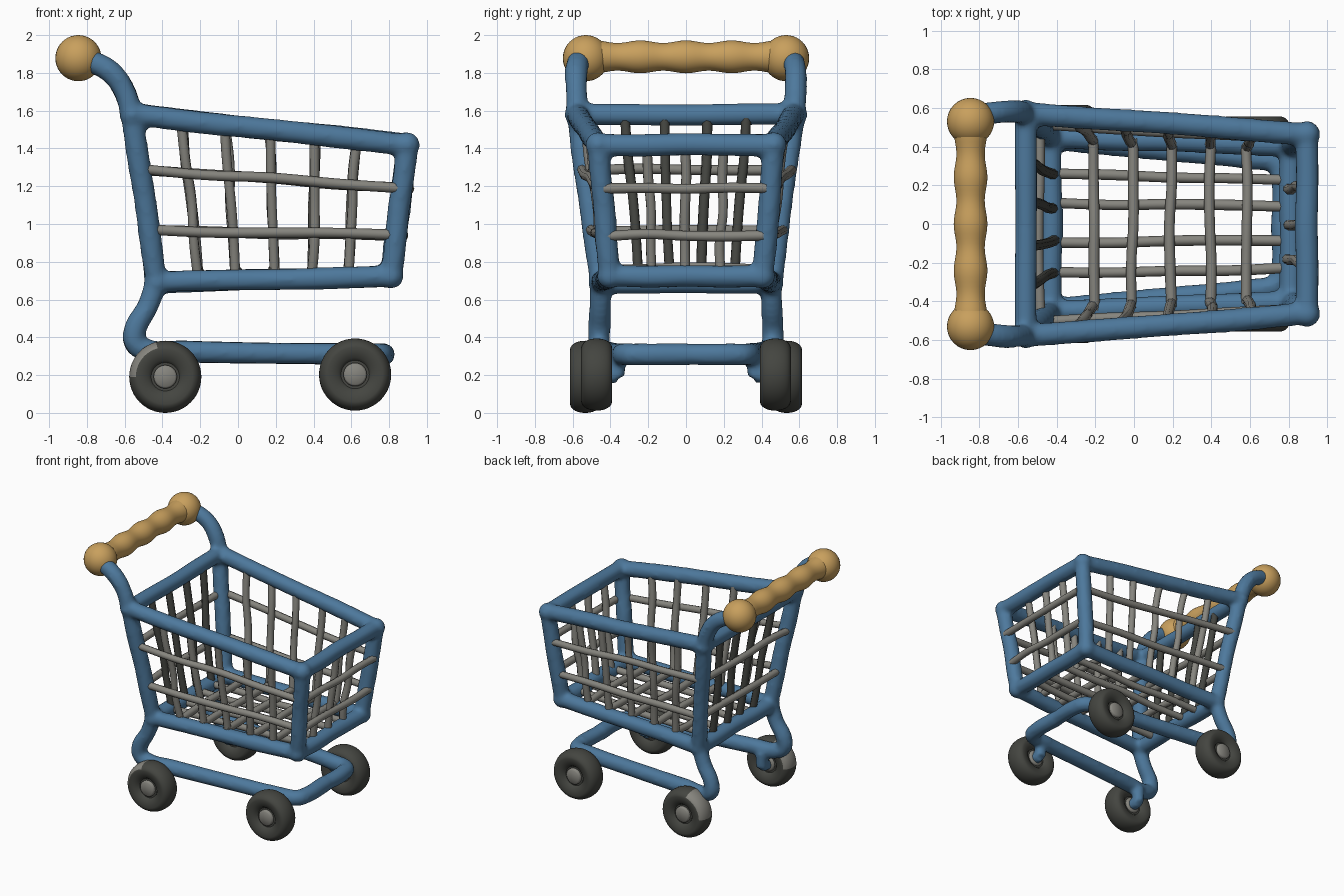
import bpy, bmesh, math, random
from mathutils import Vector, Matrix

random.seed(4)
if "Cube" in bpy.data.objects:
    bpy.data.objects.remove(bpy.data.objects["Cube"])


def material(name, rgb):
    m = bpy.data.materials.new(name)
    m.use_nodes = True
    m.diffuse_color = (*rgb, 1)
    bsdf = m.node_tree.nodes["Principled BSDF"]
    bsdf.inputs["Base Color"].default_value = (*rgb, 1)
    bsdf.inputs["Roughness"].default_value = 0.7
    return m


BLUE = material("frame blue", (0.075, 0.19, 0.335))
TAN = material("handle tan", (0.58, 0.35, 0.11))
GREY = material("wire grey", (0.24, 0.235, 0.21))
DARK = material("dark rubber", (0.058, 0.06, 0.052))


def select(objs):
    bpy.ops.object.select_all(action='DESELECT')
    for o in objs:
        o.select_set(True)
    bpy.context.view_layer.objects.active = objs[0]


def join(objs, name):
    select(objs)
    if len(objs) > 1:
        bpy.ops.object.join()
    o = bpy.context.object
    o.name = o.data.name = name
    bpy.ops.object.shade_smooth_by_angle(angle=math.radians(50))
    return o


def tube(name, points, radius, mat, sides=3):
    """Round tube through the points, turned into a mesh."""
    cu = bpy.data.curves.new(name, 'CURVE')
    cu.dimensions = '3D'
    cu.bevel_depth, cu.bevel_resolution = radius, sides
    cu.resolution_u, cu.use_fill_caps = 6, True
    sp = cu.splines.new('BEZIER')
    sp.bezier_points.add(len(points) - 1)
    for bp, p in zip(sp.bezier_points, points):
        bp.co = p
        bp.handle_left_type = bp.handle_right_type = 'AUTO'
        bp.radius = random.uniform(0.96, 1.04)
    cu.materials.append(mat)
    o = bpy.data.objects.new(name, cu)
    bpy.context.collection.objects.link(o)
    select([o])
    bpy.ops.object.convert(target='MESH')
    return bpy.context.object


def lathe(name, profile, centre, mats, steps=40):
    """Spin (radius, y) pairs about the Y axis."""
    bm = bmesh.new()
    vs = [bm.verts.new((r, y, 0)) for r, y in profile]
    es = [bm.edges.new(pair) for pair in zip(vs, vs[1:])]
    bmesh.ops.spin(bm, geom=vs + es, cent=(0, 0, 0), axis=(0, 1, 0),
                   angle=math.tau, steps=steps)
    bmesh.ops.remove_doubles(bm, verts=bm.verts, dist=1e-4)
    bmesh.ops.recalc_face_normals(bm, faces=bm.faces)
    me = bpy.data.meshes.new(name)
    bm.to_mesh(me)
    bm.free()
    for m in mats:
        me.materials.append(m)
    o = bpy.data.objects.new(name, me)
    o.location = centre
    bpy.context.collection.objects.link(o)
    return o


# Basket corners on the left-hand wall
LOW_BACK, LOW_FRONT = Vector((-0.43, 0.45, 0.69)), Vector((0.81, 0.405, 0.725))
TOP_BACK, TOP_FRONT = Vector((-0.56, 0.575, 1.58)), Vector((0.895, 0.465, 1.42))


def basket(u, t, v):
    """u: back to front, t: right to left, v: bottom to top."""
    p = LOW_BACK.lerp(LOW_FRONT, u).lerp(TOP_BACK.lerp(TOP_FRONT, u), v)
    return Vector((p.x, p.y * t, p.z))


def line(a, b, n=4, wobble=0.004):
    jitter = lambda: Vector([random.uniform(-wobble, wobble) for _ in range(3)])
    return [a.lerp(b, i / n) + jitter() for i in range(n + 1)]


# Blue frame: rims, posts, legs, handle arms and lower U-shaped chassis
R = 0.06
frame = []
for v in (0, 1):
    for u in (0, 1):
        frame.append(tube("cross_rail", line(basket(u, -1, v), basket(u, 1, v)), R, BLUE))
for s in (-1, 1):
    for v in (0, 1):
        frame.append(tube("side_rail", line(basket(0, s, v), basket(1, s, v)), R, BLUE))
    for u in (0, 1):
        frame.append(tube("post", line(basket(u, s, 0), basket(u, s, 1)), R, BLUE))
    arm = [(-0.56, 0.575, 1.56), (-0.6, 0.58, 1.7), (-0.68, 0.58, 1.81), (-0.83, 0.56, 1.88)]
    leg = [(-0.43, 0.45, 0.7), (-0.48, 0.455, 0.56), (-0.545, 0.46, 0.44), (-0.545, 0.46, 0.37),
           (-0.48, 0.45, 0.33), (-0.3, 0.43, 0.325), (0.2, 0.38, 0.315), (0.6, 0.34, 0.312),
           (0.74, 0.31, 0.31), (0.765, 0.24, 0.31), (0.765, 0, 0.31)]
    for path in (arm, leg):
        frame.append(tube("bend", [(x, y * s, z) for x, y, z in path], R, BLUE))
    # Wheel brackets with short axles
    for x, y, z in ((-0.385, 0.41, 0.19), (0.62, 0.365, 0.2)):
        frame.append(tube("bracket", [Vector((x, y * s, 0.31)), Vector((x, y * s, z - 0.01))], 0.045, BLUE))
        frame.append(tube("axle", [Vector((x, y * s, z)), Vector((x, (y + 0.08) * s, z))], 0.045, BLUE))
    for u in (0, 1):
        for v in (0, 1):
            bpy.ops.mesh.primitive_uv_sphere_add(radius=0.068, location=basket(u, s, v))
            bpy.context.object.data.materials.append(BLUE)
            frame.append(bpy.context.object)
frame = join(frame, "cart_frame")
remesh = frame.modifiers.new("fuse", 'REMESH')
remesh.mode, remesh.voxel_size, remesh.use_smooth_shade = 'VOXEL', 0.016, True
soft = frame.modifiers.new("soften", 'SMOOTH')
soft.factor, soft.iterations = 0.5, 6
select([frame])
bpy.ops.object.convert(target='MESH')
for poly in frame.data.polygons:
    poly.material_index = 0

# Wire bars of the basket
W = 0.027
COLUMNS = (0.18, 0.34, 0.5, 0.665, 0.815)
ROWS = (0.31, 0.67)
out_y, out_x = Vector((0, 0.02, 0)), Vector((0.02, 0, 0))


def bar(a, b, mat=GREY, n=4):
    return tube("bar", line(a, b, n, 0.007), W, mat, 2)


for s, side in ((-1, "right"), (1, "left")):
    bars = [bar(basket(0, s, v) + out_y * s, basket(1, s, v) + out_y * s) for v in ROWS]
    bars += [bar(basket(u, s, 0) - out_y * s, basket(u, s, 1) - out_y * s) for u in COLUMNS]
    join(bars, side + "_wall_wires")

bars = [bar(basket(1, -0.97, v) + out_x * 1.7, basket(1, 0.97, v) + out_x * 1.7) for v in ROWS]
bars += [bar(basket(1, t, 0) - out_x, basket(1, t, 1) - out_x) for t in (-0.44, 0, 0.44)]
join(bars, "front_wall_wires")

join([bar(basket(0, -1, v) - out_x, basket(0, 1, v) - out_x) for v in ROWS], "back_wall_rows")
join([bar(basket(0, t, 0) + out_x, basket(0, t, 1) + out_x, DARK)
      for t in (-0.56, -0.19, 0.19, 0.56)], "back_wall_columns")

lift = Vector((0, 0, 0.045))
bars = [bar(basket(0, t, 0), basket(1, t, 0)) for t in (-0.57, -0.21, 0.23, 0.57)]
bars += [bar(basket(u, -1, 0) + lift, basket(u, 1, 0) + lift) for u in COLUMNS]
join(bars, "floor_wires")

# Handle: wavy grip with a ball on each end
grip = [(0.08 + 0.007 * math.cos(y * 26), y) for y in [i * 0.025 - 0.5 for i in range(41)]]
handle = [lathe("grip", grip, (-0.845, 0, 1.885), [TAN])]
for s in (-1, 1):
    bpy.ops.mesh.primitive_uv_sphere_add(segments=32, ring_count=20, radius=0.122,
                                         location=(-0.845, 0.53 * s, 1.878))
    bpy.context.object.data.materials.append(TAN)
    handle.append(bpy.context.object)
join(handle, "handle")

# Wheels: rounded tyres with a grey hub; rear treads carry a worn grey patch
tyre = [(0, -0.05), (0.075, -0.05), (0.09, -0.07)]
tyre += [(0.125 + 0.066 * math.cos(a) ** 0.7, 0.083 * math.sin(a))
         for a in [math.radians(d) for d in range(-80, 81, 10)]]
tyre += [(0.09, 0.07), (0.075, 0.05), (0, 0.05)]
hub = [(0, -0.07), (0.052, -0.07), (0.062, -0.06), (0.062, 0.06), (0.052, 0.07), (0, 0.07)]
worn = Vector((-0.82, 0, 0.57))
for x, y, z, end in ((-0.385, 0.533, 0.191, "rear"), (0.62, 0.473, 0.203, "front")):
    for s, side in ((-1, "right"), (1, "left")):
        wheel = lathe("tyre", tyre, (x, y * s, z), [DARK, GREY], 48)
        for poly in wheel.data.polygons:
            c = Vector((poly.center.x, 0, poly.center.z))
            if end == "rear" and c.length > 0.155 and c.normalized().dot(worn) > 0.8:
                poly.material_index = 1
        join([wheel], f"{end}_{side}_tyre")
        join([lathe("hub", hub, (x, (y + 0.003) * s, z), [GREY], 24)], f"{end}_{side}_hub")
